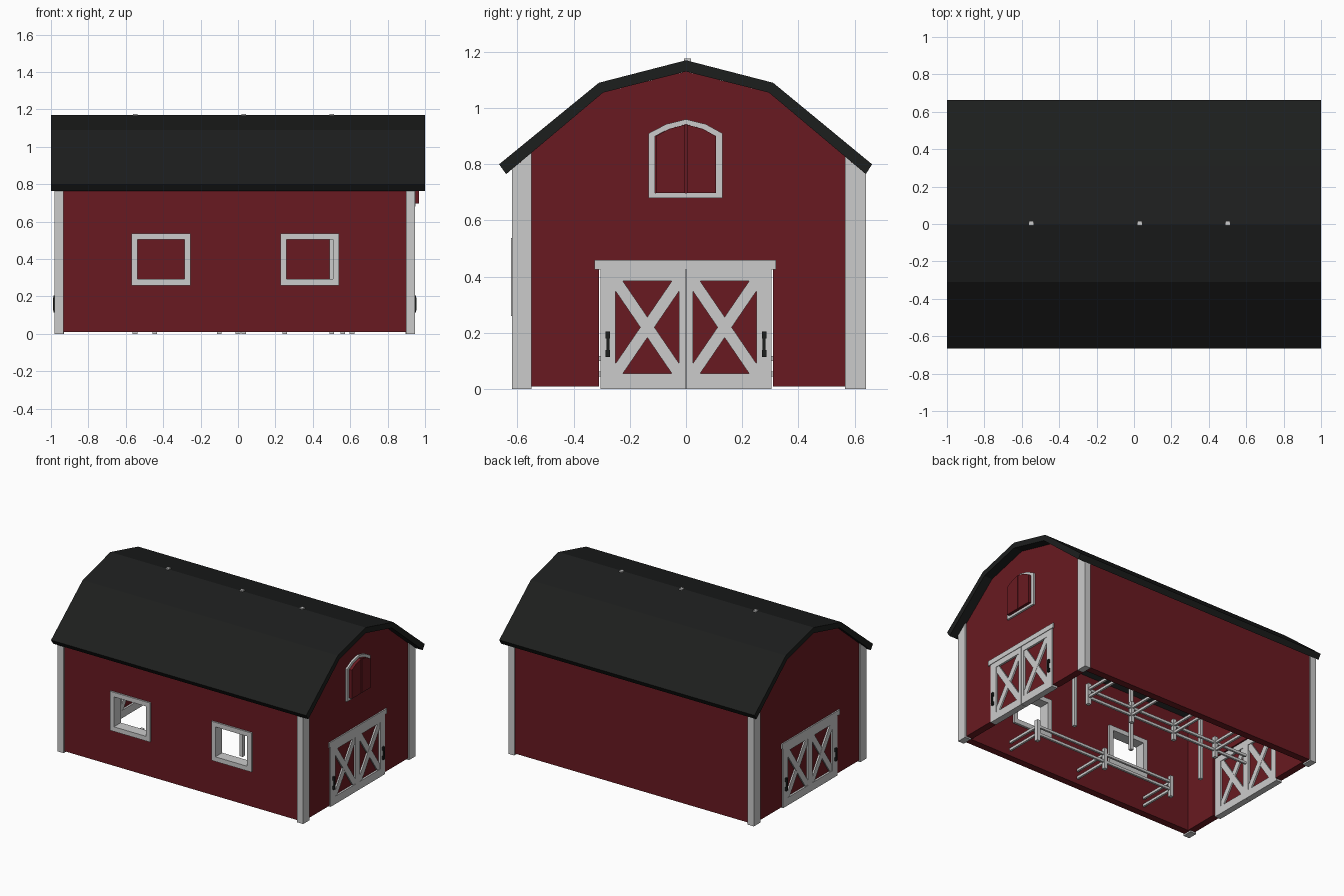
import bpy, bmesh, math
from mathutils import Vector

if "Cube" in bpy.data.objects:
    bpy.data.objects.remove(bpy.data.objects["Cube"])


def material(name, rgb):
    m = bpy.data.materials.new(name)
    m.diffuse_color = (*rgb, 1)
    m.use_nodes = True
    m.node_tree.nodes["Principled BSDF"].inputs["Base Color"].default_value = m.diffuse_color
    return m


RED = material("barn_red", (0.14, 0.01, 0.015))
BLACK = material("roof_black", (0.012, 0.013, 0.0125))


def build(name, prisms, mat=None):
    """One object from (yz profile, x0, x1) prisms."""
    bm = bmesh.new()
    for pts, x0, x1 in prisms:
        a = [bm.verts.new((x0, y, z)) for y, z in pts]
        b = [bm.verts.new((x1, y, z)) for y, z in pts]
        bm.faces.new(a)
        bm.faces.new(b[::-1])
        n = len(pts)
        for i in range(n):
            j = (i + 1) % n
            bm.faces.new((a[j], a[i], b[i], b[j]))
    bmesh.ops.recalc_face_normals(bm, faces=bm.faces)
    me = bpy.data.meshes.new(name)
    bm.to_mesh(me)
    bm.free()
    if mat:
        me.materials.append(mat)
    ob = bpy.data.objects.new(name, me)
    bpy.context.collection.objects.link(ob)
    return ob


def rect(y0, y1, z0, z1):
    return [(y0, z0), (y1, z0), (y1, z1), (y0, z1)]


def box(x0, x1, y0, y1, z0, z1):
    return (rect(y0, y1, z0, z1), x0, x1)


def under(y):
    """Height of the roof underside."""
    y = abs(y)
    return 0.765 + (0.64 - y) * 0.84 if y > 0.295 else 1.055 + (0.295 - y) * 0.254


# Gambrel roof shell
roof_out = [(-0.665, 0.80), (-0.31, 1.09), (0, 1.17), (0.31, 1.09), (0.662, 0.80)]
roof_in = [(0.64, 0.765), (0.295, 1.055), (0, 1.13), (-0.295, 1.055), (-0.64, 0.765)]
build("roof", [(roof_out + roof_in, -1, 1)], BLACK)

# Gable walls with door notch
gable = [(-0.61, 0.01), (-0.31, 0.01), (-0.31, 0.43), (0.31, 0.43), (0.31, 0.01), (0.63, 0.01)]
gable += [(y, under(y)) for y in (0.63, 0.295, 0, -0.295, -0.61)]
build("right_gable_wall", [(gable, 0.885, 0.935)], RED)
build("left_gable_wall", [(gable, -0.97, -0.92)], RED)


# Long walls, the front one cut for windows
def long_wall(name, y0, y1):
    return build(name, [([(y0, 0.01), (y1, 0.01), (y1, under(y1)), (y0, under(y0))], -0.92, 0.885)], RED)


long_wall("back_wall", 0.58, 0.63)
front = long_wall("front_wall", -0.61, -0.56)
windows = [-0.412, 0.383]
cutter = build("window_cutter", [box(x - 0.14, x + 0.14, -0.7, -0.5, 0.275, 0.52) for x in windows])
cutter.hide_render = True
mod = front.modifiers.new("windows", 'BOOLEAN')
mod.operation = 'DIFFERENCE'
mod.object = cutter
bpy.context.view_layer.objects.active = front
bpy.ops.object.modifier_apply(modifier="windows")
bpy.data.objects.remove(cutter)

# Window frames
for x in windows:
    y = (-0.622, -0.545)
    build("window_frame", [
        box(x - 0.157, x - 0.125, *y, 0.26, 0.537), box(x + 0.125, x + 0.157, *y, 0.26, 0.537),
        box(x - 0.125, x + 0.125, *y, 0.26, 0.293), box(x - 0.125, x + 0.125, *y, 0.505, 0.537)])

# Corner posts with tops sloped to the roof
for x0, x1 in ((-0.98, -0.932), (0.898, 0.945)):
    for y0, y1 in ((-0.62, -0.55), (0.565, 0.64)):
        build("corner_post", [([(y0, 0), (y1, 0), (y1, under(y1)), (y0, under(y0))], x0, x1)])


def brace(y0, y1, z0, z1):
    """Diagonal board clipped to its panel corners."""
    d, e = math.copysign(0.025, y1 - y0), 0.037
    return [(y0, z0), (y0 + d, z0), (y1, z1 - e), (y1, z1), (y1 - d, z1), (y0, z0 + e)]


# Double barn doors at both ends
for end, xo, s in (("right", 0.94, 1), ("left", -0.975, -1)):
    def X(d):
        return xo - s * d
    for side in (-1, 1):
        a, b = 0.025 * side, 0.25 * side
        build(end + "_door_frame", [
            (rect(b, 0.305 * side, 0, 0.43), X(0), X(0.045)),
            (rect(0.001 * side, a, 0, 0.43), X(0), X(0.045)),
            (rect(a, b, 0, 0.055), X(0), X(0.045)),
            (rect(a, b, 0.385, 0.43), X(0), X(0.045)),
            (brace(a, b, 0.055, 0.385), X(0.003), X(0.042)),
            (brace(b, a, 0.055, 0.385), X(0.004), X(0.041))])
        build(end + "_door_panel", [(rect(a, b, 0.055, 0.385), X(0.014), X(0.031))], RED)
        h = 0.278 * side
        build(end + "_door_handle", [
            (rect(h - 0.005, h + 0.005, 0.125, 0.195), X(-0.014), X(-0.006)),
            (rect(h - 0.008, h + 0.008, 0.115, 0.14), X(-0.012), X(0)),
            (rect(h - 0.008, h + 0.008, 0.18, 0.205), X(-0.012), X(0))], BLACK)
    build(end + "_door_header", [(rect(-0.325, 0.32, 0.425, 0.46), X(-0.004), X(0.02))])

# Loft hatch in the right gable
outer = [(-0.133, 0.68), (0.13, 0.68), (0.13, 0.91), (0.07, 0.943), (0, 0.96), (-0.07, 0.943), (-0.133, 0.91)]
inner = [(-0.11, 0.697), (0.107, 0.697), (0.107, 0.9), (0.06, 0.926), (0, 0.942), (-0.06, 0.926), (-0.11, 0.9)]
build("loft_frame", [([outer[i], outer[(i + 1) % 7], inner[(i + 1) % 7], inner[i]], 0.93, 0.948)
                     for i in range(7)])
for s in (-1, 1):
    build("loft_shutter", [([(s * 0.003, 0.697), (s * 0.107, 0.697), (s * 0.107, 0.9),
                             (s * 0.06, 0.926), (s * 0.003, 0.941)], 0.93, 0.968)], RED)

# Tall ridge posts
for x in (-0.55, 0.03, 0.5):
    build("ridge_post", [box(x - 0.012, x + 0.012, -0.007, 0.017, 0, 1.176)])


# Stall fences: posts, long rails, dividers to the wall
def stalls(name, xs, y, wall, x_end):
    parts = [box(x - 0.013, x + 0.013, y - 0.013, y + 0.013, 0, 0.15) for x in xs]
    lo, hi = sorted((y, wall))
    for z in (0.045, 0.1):
        parts.append(box(x_end, max(xs), y - 0.007, y + 0.007, z, z + 0.018))
        parts += [box(x - 0.007, x + 0.007, lo, hi, z, z + 0.018) for x in xs]
    build(name, parts)


stalls("front_stall_fence", (0.56, 0, -0.55), -0.29, -0.56, -0.55)
stalls("back_stall_fence", (0.61, 0.25, -0.1, -0.445), 0.275, 0.58, -0.7)
